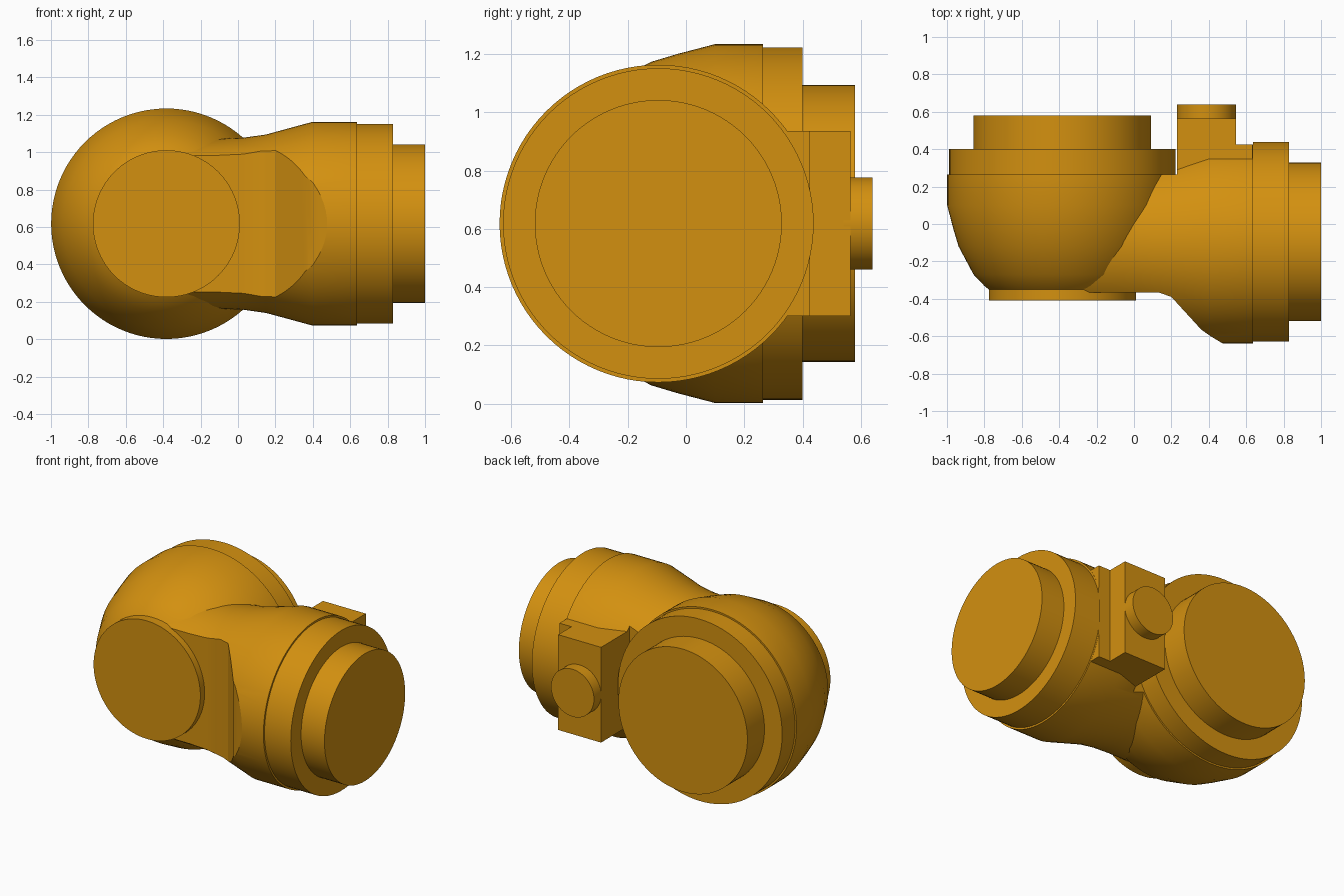
import bpy, bmesh, math
from mathutils import Matrix, Vector

cube = bpy.data.objects.get("Cube")
if cube:
    bpy.data.objects.remove(cube, do_unlink=True)

ORANGE = (0.65, 0.28, 0.005, 1.0)
mat = bpy.data.materials.new("orange paint")
mat.use_nodes = True
mat.diffuse_color = ORANGE
mat.node_tree.nodes["Principled BSDF"].inputs["Base Color"].default_value = ORANGE

ZC = 0.618            # height of both joint axes
BOWL_X = -0.383       # bowl axis runs along y
ARM_Y = -0.095        # arm axis runs along x


def finish(name, bm):
    bmesh.ops.recalc_face_normals(bm, faces=bm.faces)
    me = bpy.data.meshes.new(name)
    bm.to_mesh(me)
    bm.free()
    ob = bpy.data.objects.new(name, me)
    bpy.context.collection.objects.link(ob)
    me.materials.append(mat)
    return ob


def activate(ob):
    bpy.ops.object.select_all(action='DESELECT')
    ob.select_set(True)
    bpy.context.view_layer.objects.active = ob


def smooth(ob):
    activate(ob)
    bpy.ops.object.shade_smooth_by_angle(angle=math.radians(25))


def revolve(name, profile, origin, axis, seg=96):
    """Closed solid of revolution from (position along axis, radius) pairs."""
    bm = bmesh.new()
    rings = []
    for t, r in profile:
        ring = []
        for i in range(seg):
            a = 2 * math.pi * i / seg
            u, v = r * math.cos(a), r * math.sin(a)
            p = Vector((t, u, v)) if axis == 'X' else Vector((u, t, v))
            ring.append(bm.verts.new(p + Vector(origin)))
        rings.append(ring)
    for a, b in zip(rings, rings[1:]):
        for i in range(seg):
            j = (i + 1) % seg
            bm.faces.new((a[i], a[j], b[j], b[i]))
    bm.faces.new(rings[0])
    bm.faces.new(rings[-1])
    return finish(name, bm)


def prism(name, outline, z0, z1):
    """Plan outline extruded from z0 up to z1."""
    bm = bmesh.new()
    face = bm.faces.new([bm.verts.new((x, y, z0)) for x, y in outline])
    up = bmesh.ops.extrude_face_region(bm, geom=[face])
    bmesh.ops.translate(bm, vec=(0, 0, z1 - z0),
                        verts=[v for v in up["geom"] if isinstance(v, bmesh.types.BMVert)])
    return finish(name, bm)


def cut(ob, cutter):
    cutter.hide_render = True
    mod = ob.modifiers.new("cut", 'BOOLEAN')
    mod.operation = 'DIFFERENCE'
    mod.solver = 'EXACT'
    mod.object = cutter
    activate(ob)
    bpy.ops.object.modifier_apply(modifier=mod.name)
    bpy.data.objects.remove(cutter, do_unlink=True)


# Rounded bowl housing with its stepped collar and flanges
smooth(revolve("bowl_housing",
               [(-0.35, 0.393), (-0.33, 0.418), (-0.27, 0.475), (-0.12, 0.555),
                (-0.03, 0.582), (0.10, 0.616), (0.265, 0.616), (0.265, 0.605),
                (0.40, 0.605), (0.40, 0.475), (0.58, 0.475)],
               (BOWL_X, 0, ZC), 'Y'))
smooth(revolve("front_cap", [(-0.41, 0.393), (-0.30, 0.393)], (BOWL_X, 0, ZC), 'Y'))

# Flared arm, with a flattened front and a relieved back
arm = revolve("arm_housing",
              [(-0.385, 0.455), (-0.10, 0.455), (0.03, 0.46), (0.15, 0.477),
               (0.40, 0.545), (0.635, 0.545)],
              (0, ARM_Y, ZC), 'X')
cut(arm, prism("front_cutter",
               [(-0.6, -0.365), (0.13, -0.365), (0.20, -0.39), (0.36, -0.565),
                (0.41, -0.60), (0.48, -0.642), (0.48, -0.9), (-0.6, -0.9)], -0.3, 1.6))
cut(arm, prism("back_cutter",
               [(-0.6, 0.265), (0.23, 0.265), (0.23, 0.425), (0.7, 0.425),
                (0.7, 0.9), (-0.6, 0.9)], -0.3, 1.6))
smooth(arm)

# Stepped end flange of the arm
smooth(revolve("arm_flange",
               [(0.635, 0.533), (0.828, 0.533), (0.828, 0.424), (1.0, 0.424)],
               (0, ARM_Y, ZC), 'X'))

# Rear connector block with a lower side step, and its round plug
prism("connector_block",
      [(0.23, 0.10), (0.634, 0.10), (0.634, 0.426), (0.545, 0.426),
       (0.545, 0.565), (0.23, 0.565)], ZC - 0.317, ZC + 0.317)
smooth(revolve("connector_plug", [(0.54, 0.158), (0.64, 0.158)],
               (0.3875, 0, ZC), 'Y', 64))
